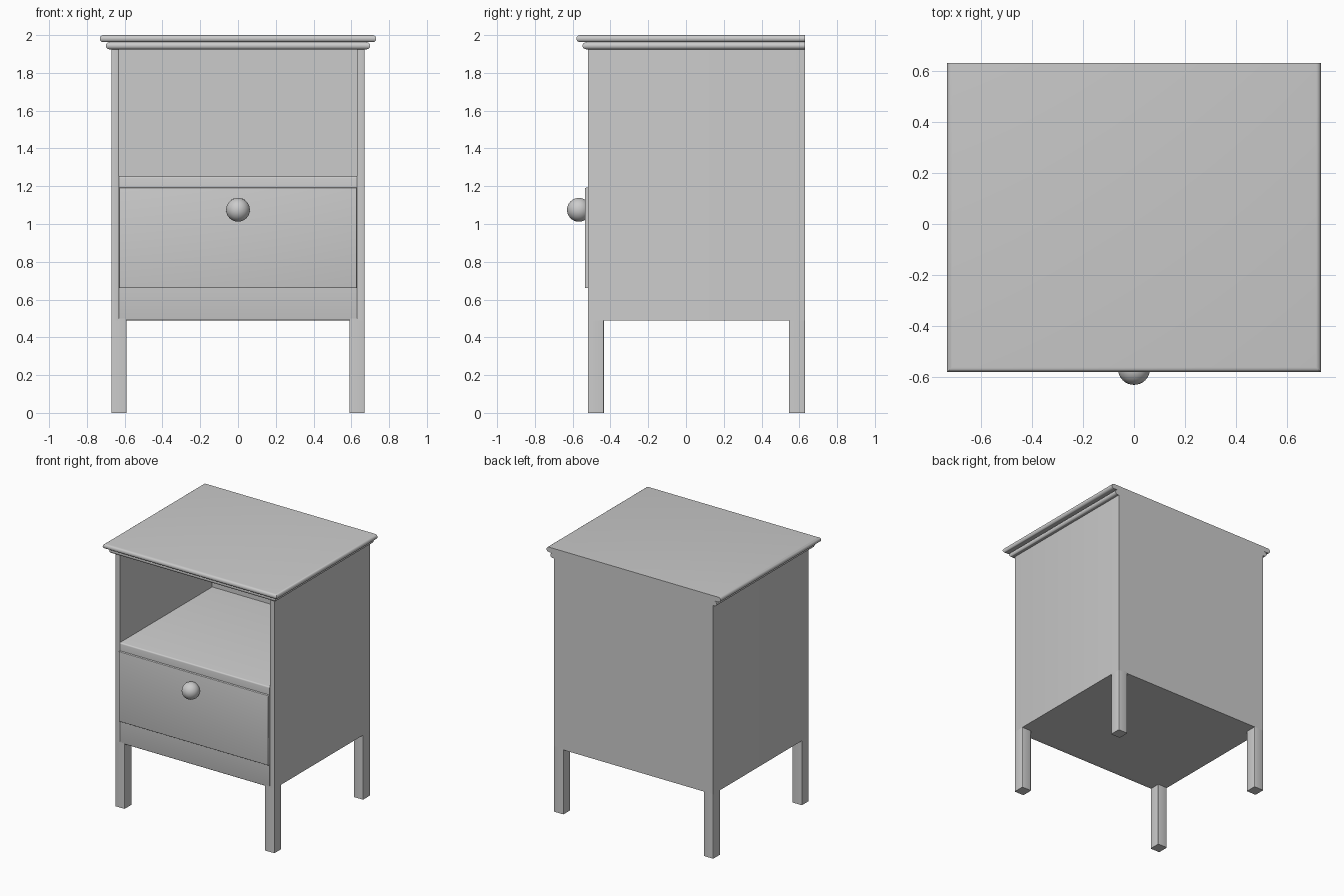
import bpy, bmesh, math

if "Cube" in bpy.data.objects:
    bpy.data.objects.remove(bpy.data.objects["Cube"])


def finish(name, bm):
    bmesh.ops.recalc_face_normals(bm, faces=bm.faces)
    me = bpy.data.meshes.new(name)
    bm.to_mesh(me)
    bm.free()
    ob = bpy.data.objects.new(name, me)
    bpy.context.collection.objects.link(ob)
    bpy.ops.object.select_all(action='DESELECT')
    ob.select_set(True)
    bpy.context.view_layer.objects.active = ob
    bpy.ops.object.shade_smooth_by_angle(angle=math.radians(35))
    return ob


def box(name, x, y, z, bevel=0.0, pick=None):
    """Box from (min, max) ranges; pick(midpoint) chooses which edges to round."""
    bm = bmesh.new()
    bmesh.ops.create_cube(bm, size=1)
    for v in bm.verts:
        v.co = [r[0] if c < 0 else r[1] for c, r in zip(v.co, (x, y, z))]
    if bevel:
        edges = [e for e in bm.edges
                 if pick is None or pick((e.verts[0].co + e.verts[1].co) / 2)]
        bmesh.ops.bevel(bm, geom=edges, offset=bevel, segments=3,
                        profile=0.5, affect='EDGES')
    return finish(name, bm)


W, F, B = 0.67, -0.52, 0.63       # half width, front and back of the case
T = 0.04                          # panel thickness
Z0, Z1 = 0.49, 1.925              # bottom and top of the case

# Side panels and legs, left and right
for s, side in ((-1, "left"), (1, "right")):
    xs = sorted((s * (W - T), s * W))
    box(side + "_side_panel", xs, (F, B), (Z0, Z1), 0.005,
        lambda m: m.y < F + 0.01 and Z0 + 0.1 < m.z < Z1 - 0.1)
    xl = sorted((s * (W - 0.08), s * W))
    for pos, ys in (("front", (F, F + 0.085)), ("back", (B - 0.085, B))):
        box(f"{pos}_{side}_leg", xl, ys, (0, Z0 + 0.01), 0.005,
            lambda m: 0.1 < m.z < 0.4)

# Case panels
inner = (-W + T, W - T)
box("back_panel", inner, (B - T, B), (Z0, Z1))
box("bottom_panel", inner, (F + T, B - T), (Z0, Z0 + T))
box("lower_front_rail", inner, (F, F + T), (Z0, 0.70), 0.006,
    lambda m: m.y < F + 0.01 and m.z < Z0 + 0.01)
box("shelf", inner, (F, B - T), (1.18, 1.253), 0.01,
    lambda m: m.y < F + 0.01 and m.z > 1.25)

# Drawer: raised front with a closed body behind it
box("drawer_front", (-0.63, 0.63), (F - 0.016, F + 0.03), (0.66, 1.192), 0.006,
    lambda m: m.y < F)
box("drawer_body", (-0.61, 0.61), (F + 0.02, B - 0.08), (0.62, 1.17))

# Round knob
bm = bmesh.new()
bmesh.ops.create_uvsphere(bm, u_segments=32, v_segments=16, radius=0.063)
for v in bm.verts:
    v.co.y -= 0.567
    v.co.z += 1.075
finish("drawer_knob", bm)

# Top: stepped double bullnose on front and sides, cut flat at the back
R = 0.0187
profile = []
for half, zc in ((0.70, Z1 + R), (0.732, 2 - R)):
    for i in range(9):
        a = math.pi * (i / 8 - 0.5)
        profile.append((half - R + R * math.cos(a), zc + R * math.sin(a)))
bm = bmesh.new()
rings = []
for h, z in profile:
    f = -(h - 0.152)
    rings.append([bm.verts.new(c) for c in ((h, B, z), (h, f, z), (-h, f, z), (-h, B, z))])
for a, b in zip(rings, rings[1:]):
    for i in range(4):
        j = (i + 1) % 4
        bm.faces.new((a[i], a[j], b[j], b[i]))
bm.faces.new(rings[0])
bm.faces.new(rings[-1])
finish("moulded_top", bm)
